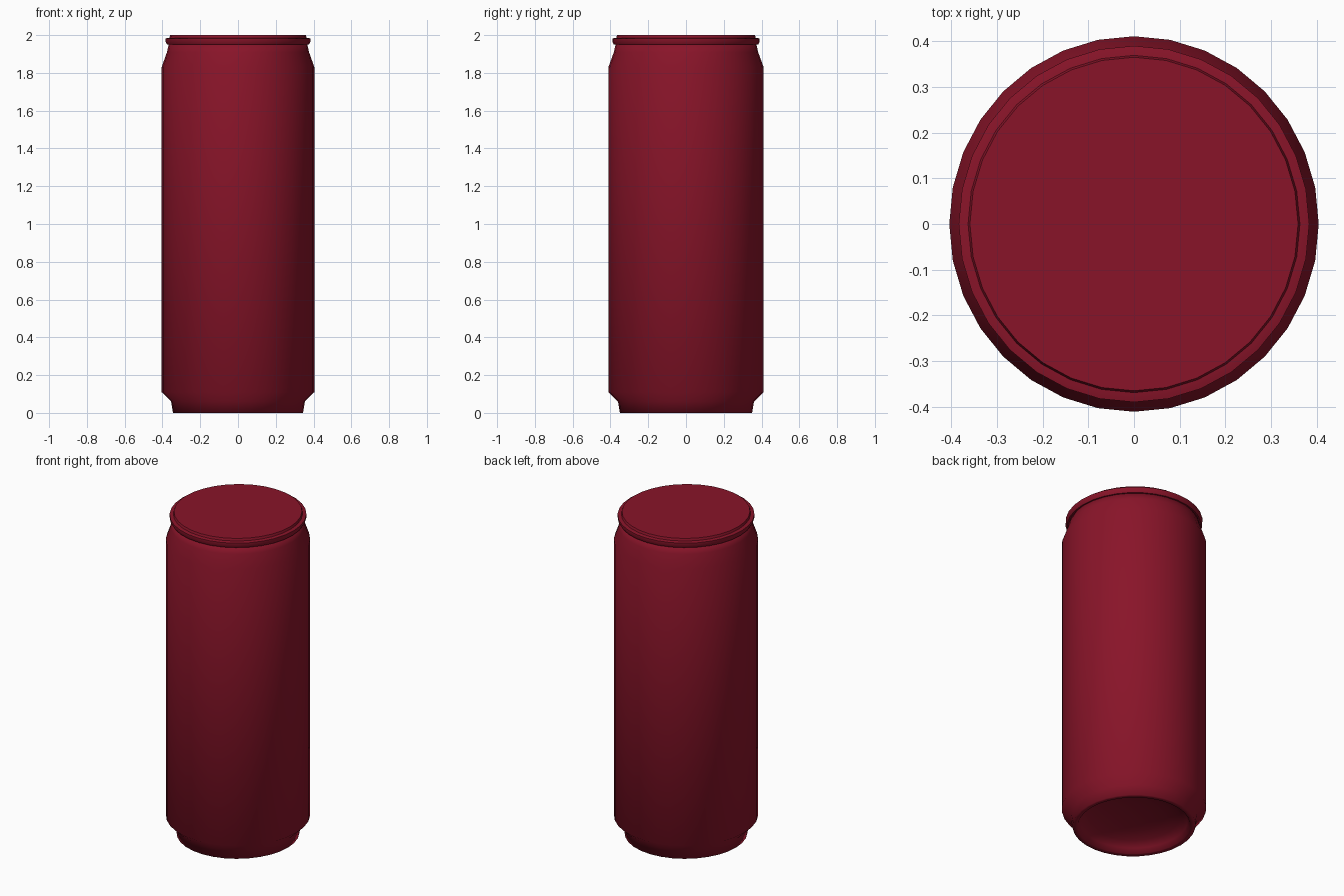
import bpy, bmesh, math

cube = bpy.data.objects.get("Cube")
if cube:
    bpy.data.objects.remove(cube, do_unlink=True)

SIDES = 32
X_SCALE = 0.984  # the can is very slightly oval

red = bpy.data.materials.new("dark red")
red.use_nodes = True
colour = (0.25, 0.007, 0.022, 1)
red.diffuse_color = colour
red.node_tree.nodes["Principled BSDF"].inputs["Base Color"].default_value = colour


def lathe(name, profile, sharp_angle=None):
    """Spin (radius, height) points about z; a zero radius closes the end."""
    bm = bmesh.new()
    verts = [bm.verts.new((r, 0, z)) for r, z in profile]
    edges = [bm.edges.new(pair) for pair in zip(verts, verts[1:])]
    bmesh.ops.spin(bm, geom=verts + edges, cent=(0, 0, 0), axis=(0, 0, 1),
                   angle=math.tau, steps=SIDES, use_duplicate=False)
    bmesh.ops.remove_doubles(bm, verts=bm.verts, dist=0.0005)
    bmesh.ops.scale(bm, vec=(X_SCALE, 1, 1), verts=bm.verts)
    bmesh.ops.recalc_face_normals(bm, faces=bm.faces)
    mesh = bpy.data.meshes.new(name)
    bm.to_mesh(mesh)
    bm.free()
    mesh.materials.append(red)
    obj = bpy.data.objects.new(name, mesh)
    bpy.context.collection.objects.link(obj)
    bpy.ops.object.select_all(action='DESELECT')
    obj.select_set(True)
    bpy.context.view_layer.objects.active = obj
    if sharp_angle is None:
        bpy.ops.object.shade_smooth()
    else:
        bpy.ops.object.shade_smooth_by_angle(angle=math.radians(sharp_angle))
    return obj


# Body: domed underside, foot, straight wall, shoulder and neck
dome = [(0.32 * math.sin(a), 0.09 * math.cos(a))
        for a in (math.pi / 2 * i / 5 for i in range(6))]
lathe("can_body", dome + [(0.35, 0), (0.36, 0.06), (0.411, 0.11),
                          (0.411, 1.83), (0.382, 1.91), (0.372, 1.955), (0, 1.955)])

# Rolled rim around the top
lathe("top_rim", [(0, 1.95), (0.382, 1.95), (0.39, 1.965), (0.39, 1.982),
                  (0.373, 1.986), (0, 1.986)], 30)

# Flat lid
lathe("lid", [(0, 1.98), (0.371, 1.98), (0.365, 2), (0, 2)], 30)
